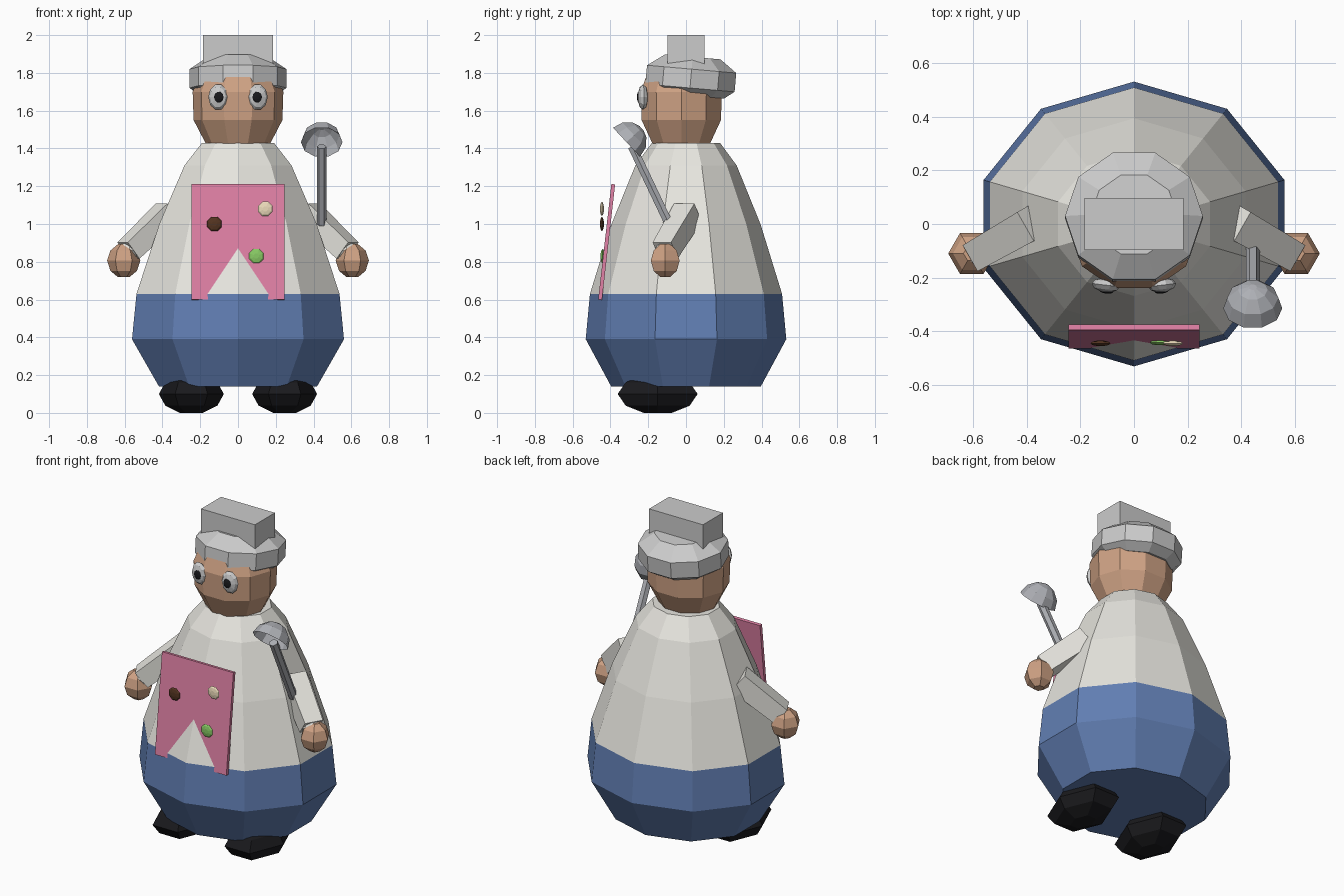
import bpy
from math import cos, sin, pi, radians
from mathutils import Vector, Matrix

if "Cube" in bpy.data.objects:
    bpy.data.objects.remove(bpy.data.objects["Cube"])

COLORS = {
    "cloth": (0.80, 0.79, 0.74), "blue": (0.12, 0.21, 0.45), "skin": (0.62, 0.36, 0.23),
    "black": (0.01, 0.01, 0.012), "white": (0.85, 0.85, 0.85), "pink": (0.75, 0.22, 0.38),
    "brown": (0.09, 0.035, 0.015), "cream": (0.85, 0.72, 0.50), "green": (0.25, 0.6, 0.13),
    "steel": (0.42, 0.43, 0.46),
}
mats = {}


def paint(ob, color):
    if color:
        if color not in mats:
            mats[color] = bpy.data.materials.new(color)
            mats[color].diffuse_color = (*COLORS[color], 1)
        ob.data.materials.append(mats[color])


def lathe(name, profile, n, center=(0, 0, 0), scale=(1, 1), phase=0.0,
          rot=None, color=None, caps=(True, True)):
    """Stack of n-sided rings (radius, height), flat shaded."""
    verts, faces = [], []
    for r, z in profile:
        for i in range(n):
            a = phase + 2 * pi * i / n
            verts.append((r * scale[0] * cos(a), r * scale[1] * sin(a), z))
    for k in range(len(profile) - 1):
        for i in range(n):
            j = (i + 1) % n
            faces.append((k * n + i, k * n + j, k * n + n + j, k * n + n + i))
    if caps[0]:
        faces.append(tuple(reversed(range(n))))
    if caps[1]:
        faces.append(tuple(range(len(verts) - n, len(verts))))
    me = bpy.data.meshes.new(name)
    me.from_pydata(verts, [], faces)
    ob = bpy.data.objects.new(name, me)
    bpy.context.collection.objects.link(ob)
    m = rot.to_matrix().to_4x4() if rot else Matrix()
    ob.matrix_world = Matrix.Translation(center) @ m
    paint(ob, color)
    return ob


def rod(name, a, b, r, n, color, phase=0.0, taper=1.0):
    """Prism between two points."""
    d = Vector(b) - Vector(a)
    return lathe(name, [(r, 0), (r * taper, d.length)], n, a, phase=phase,
                 rot=d.to_track_quat('Z', 'Y'), color=color)


def box(name, center, size, rx=0.0, color=None):
    bpy.ops.mesh.primitive_cube_add(size=1, location=center, rotation=(rx, 0, 0))
    ob = bpy.context.object
    ob.name = name
    ob.scale = size
    paint(ob, color)
    return ob


def blob(rz):
    """Profile of a faceted ball of unit radius and half height rz."""
    return [(0.35, -rz), (0.8, -0.62 * rz), (1, 0), (0.8, 0.62 * rz), (0.35, rz)]


def facing(v):
    return Vector(v).to_track_quat('Z', 'Y')


# Body: trousers and shirt share one ten-sided outline
lathe("trousers", [(0.44, 0.14), (0.59, 0.39), (0.565, 0.63)], 10, scale=(1, 0.9),
      phase=pi / 10, color="blue", caps=(True, False))
lathe("shirt", [(0.565, 0.63), (0.438, 1.0), (0.298, 1.31), (0.2, 1.43)], 10,
      scale=(1, 0.9), phase=pi / 10, color="cloth", caps=(False, True))

# Head and hat
lathe("head", [(0.17, 1.425), (0.235, 1.55), (0.24, 1.7), (0.2, 1.8)], 10,
      (0, -0.025, 0), (1, 0.94), color="skin")
lathe("hat_brim", [(0.2, -0.085), (0.257, -0.045), (0.257, 0.055), (0.16, 0.12)], 10,
      (0, 0.025, 1.765), (1, 0.97), rot=Matrix.Rotation(radians(-5), 3, 'X').to_quaternion())
box("hat_top", (0, 0, 1.9), (0.37, 0.195, 0.2))

front = facing((0, -1, 0))
for s in (-1, 1):
    # Eyes and pupils
    out = facing((0.12 * s, -1, 0))
    lathe("eye", [(p * 0.053, z) for p, z in blob(0.025)], 10, (0.105 * s, -0.228, 1.672),
          (1, 1.3), rot=out, color="white")
    lathe("pupil", [(p * 0.027, z) for p, z in blob(0.009)], 10, (0.103 * s, -0.25, 1.672),
          (1, 1.15), rot=out, color="black")
    # Arms, cuffs, hands
    wrist = (0.58 * s, -0.11, 0.86)
    rod("sleeve", (0.37 * s, 0.01, 1.06), wrist, 0.088, 4, "cloth", pi / 4, 0.9)
    lathe("cuff", [(p * 0.06, z) for p, z in blob(0.05)], 8, (0.575 * s, -0.105, 0.86),
          color="cloth")
    lathe("hand", [(p * 0.088, z) for p, z in blob(0.087)], 6, (0.605 * s, -0.11, 0.806),
          color="skin")
    # Shoes
    lathe("shoe", [(p * 0.172, z) for p, z in blob(0.1)], 6, (0.247 * s, -0.15, 0.1),
          (1, 1.42), color="black")

# Apron leaning on the belly, with three spots in front
box("apron", (0, -0.42, 0.905), (0.49, 0.02, 0.615), radians(-6.5), "pink")
for color, x, y, z in (("brown", -0.125, -0.445, 1.0), ("cream", 0.145, -0.445, 1.08),
                       ("green", 0.097, -0.442, 0.83)):
    lathe(color + "_spot", [(p * 0.041, h) for p, h in blob(0.01)], 8, (x, y, z),
          phase=pi / 8, rot=front, color=color)

# Ladle: handle and open bowl
rod("ladle_handle", (0.443, -0.09, 1.0), (0.443, -0.285, 1.41), 0.026, 6, "steel")
R = 0.11
bowl = [(R * cos(radians(a)), R * sin(radians(a))) for a in (0, 30, 60, 82)]
lathe("ladle_bowl", bowl, 10, (0.443, -0.315, 1.433), rot=facing((0, 0.73, 0.68)),
      color="steel", caps=(False, True))

for m in bpy.data.materials:
    if m.users and not m.is_grease_pencil:
        m.use_nodes = True
        m.node_tree.nodes["Principled BSDF"].inputs["Base Color"].default_value = m.diffuse_color
